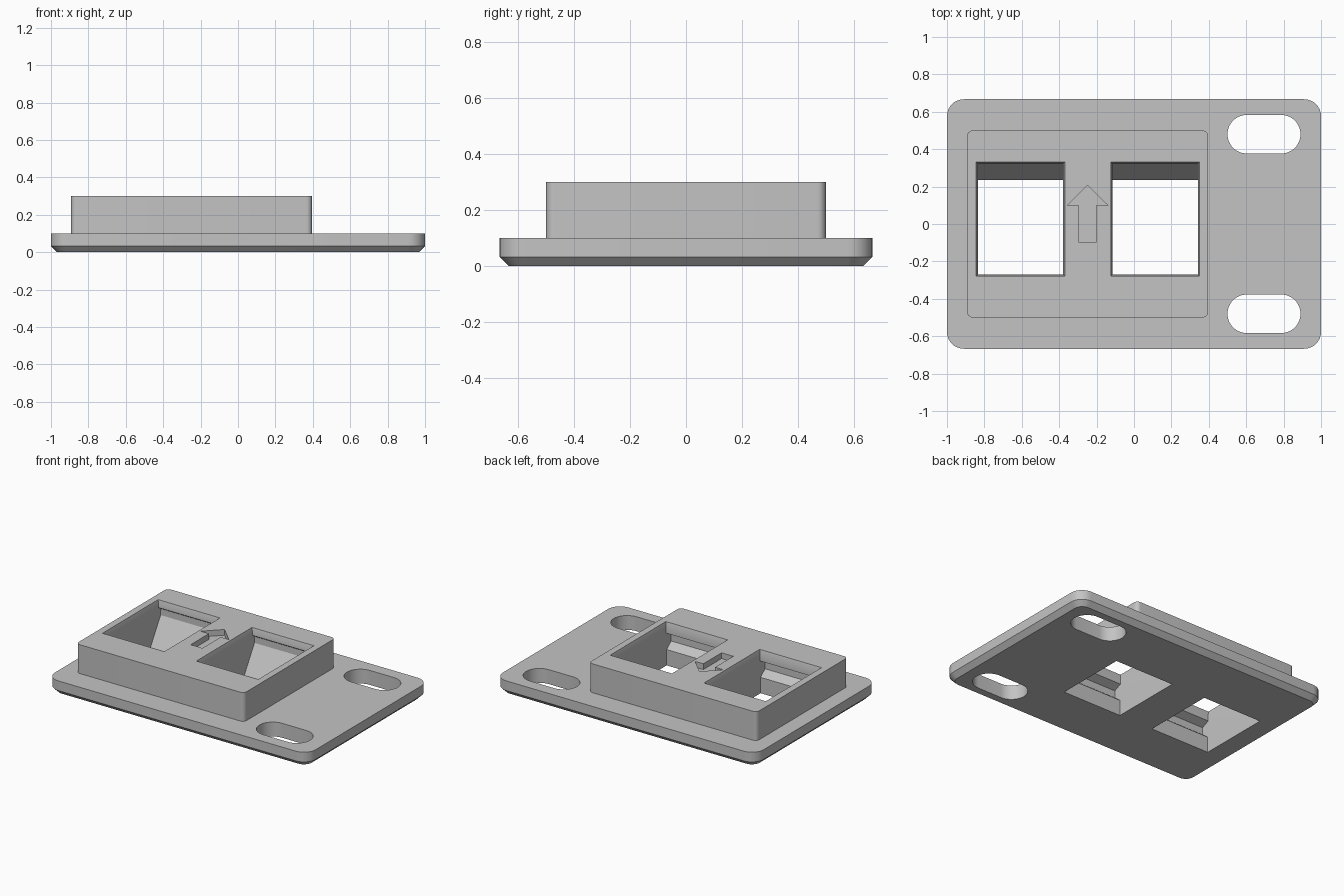
import bpy, bmesh
from math import sin, cos, pi

cube = bpy.data.objects.get("Cube")
if cube:
    bpy.data.objects.remove(cube, do_unlink=True)

grey = bpy.data.materials.new("light_grey_plastic")
grey.use_nodes = True
colour = (0.55, 0.55, 0.55, 1)
grey.diffuse_color = colour
grey.node_tree.nodes["Principled BSDF"].inputs["Base Color"].default_value = colour


def loft(name, rings):
    """Closed solid through matching rings of points."""
    bm = bmesh.new()
    loops = [[bm.verts.new(p) for p in ring] for ring in rings]
    n = len(loops[0])
    for a, b in zip(loops, loops[1:]):
        for i in range(n):
            j = (i + 1) % n
            bm.faces.new((a[i], a[j], b[j], b[i]))
    bm.faces.new(loops[0])
    bm.faces.new(loops[-1])
    bmesh.ops.recalc_face_normals(bm, faces=bm.faces)
    mesh = bpy.data.meshes.new(name)
    bm.to_mesh(mesh)
    bm.free()
    mesh.materials.append(grey)
    obj = bpy.data.objects.new(name, mesh)
    bpy.context.collection.objects.link(obj)
    return obj


def rounded(cx, cy, hx, hy, r, z, steps=8):
    """Rounded rectangle ring with half sizes hx, hy."""
    ring = []
    for q, (sx, sy) in enumerate(((1, 1), (-1, 1), (-1, -1), (1, -1))):
        for k in range(steps + 1):
            a = (q + k / steps) * pi / 2
            ring.append((cx + sx * (hx - r) + r * cos(a),
                         cy + sy * (hy - r) + r * sin(a), z))
    return ring


def rect(cx, cy, hx, hy, z):
    return [(cx + sx * hx, cy + sy * hy, z)
            for sx, sy in ((1, 1), (-1, 1), (-1, -1), (1, -1))]


def combine(target, other, operation):
    mod = target.modifiers.new(other.name, "BOOLEAN")
    mod.operation = operation
    mod.solver = "EXACT"
    mod.object = other
    bpy.context.view_layer.objects.active = target
    bpy.ops.object.modifier_apply(modifier=mod.name)
    bpy.data.objects.remove(other, do_unlink=True)


# Base plate with a chamfered underside
plate = loft("socket_plate", [
    rounded(0, 0, 0.967, 0.634, 0.06, 0),
    rounded(0, 0, 1, 0.667, 0.09, 0.033),
    rounded(0, 0, 1, 0.667, 0.09, 0.1)])

# Raised socket block
block = loft("raised_block", [
    rounded(-0.248, 0, 0.644, 0.5, 0.03, z) for z in (0.05, 0.3)])
combine(plate, block, "UNION")

# Mounting slots
for side in (-1, 1):
    slot = loft("slot_cutter", [
        rounded(0.695, side * 0.48, 0.195, 0.103, 0.1025, z, 12)
        for z in (-0.1, 0.2)])
    combine(plate, slot, "DIFFERENCE")

# Snap-in sockets: clip profile in y and z, with a tapered rim on top
profile = [(-0.275, -0.1), (-0.275, 0.11), (-0.325, 0.15), (-0.325, 0.2),
           (-0.27, 0.225), (-0.27, 0.4), (0.322, 0.4), (0.322, 0.25),
           (0.345, 0.235), (0.345, 0.19), (0.235, 0.01), (0.235, -0.1)]
for cx in (-0.607, 0.113):
    socket = loft("socket_cutter", [
        [(cx + dx, y, z) for y, z in profile] for dx in (-0.228, 0.228)])
    combine(plate, socket, "DIFFERENCE")
    rim = loft("rim_cutter", [
        rect(cx, 0.026, 0.228, 0.296, 0.265),
        rect(cx, 0.026, 0.237, 0.305, 0.3),
        rect(cx, 0.026, 0.237, 0.305, 0.35)])
    combine(plate, rim, "DIFFERENCE")

# Engraved direction arrow
half = [(0.045, -0.1), (0.045, 0.1), (0.108, 0.1)]
outline = half + [(0, 0.207)] + [(-x, y) for x, y in reversed(half)]
arrow = loft("arrow_cutter", [
    [(x - 0.248, y, z) for x, y in outline] for z in (0.26, 0.35)])
combine(plate, arrow, "DIFFERENCE")

# Smooth the rounded corners only
bpy.ops.object.select_all(action="DESELECT")
plate.select_set(True)
bpy.context.view_layer.objects.active = plate
bpy.ops.object.shade_smooth_by_angle(angle=pi / 6)
